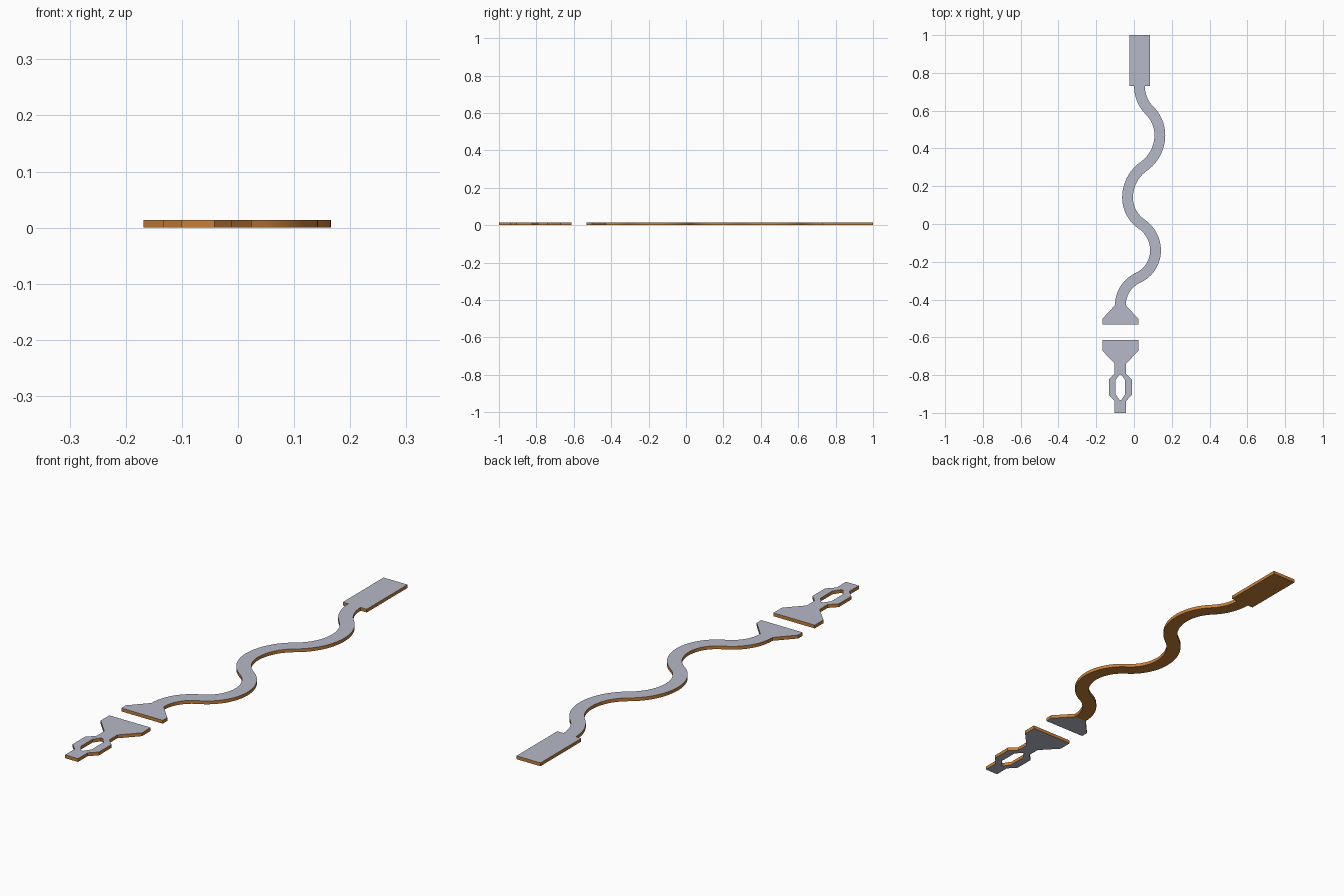
import bpy, bmesh, math
from mathutils import Vector

if "Cube" in bpy.data.objects:
    bpy.data.objects.remove(bpy.data.objects["Cube"])

H = 0.014        # plate thickness
CX = -0.072      # centre line of the lower pieces
HALF = 0.0285    # half width of the winding band


def material(name, rgb):
    m = bpy.data.materials.new(name)
    m.diffuse_color = (*rgb, 1)
    m.use_nodes = True
    m.node_tree.nodes["Principled BSDF"].inputs["Base Color"].default_value = m.diffuse_color
    return m


GREY = material("pale_grey", (0.468, 0.491, 0.578))
ORANGE = material("orange_brown", (0.57, 0.214, 0.04))


def thicken(name, bm, grey_below):
    """Raise flat faces into a plate: grey top, orange rim, grey or orange underside."""
    bmesh.ops.recalc_face_normals(bm, faces=bm.faces[:])
    res = bmesh.ops.extrude_face_region(bm, geom=bm.faces[:], use_keep_orig=True)
    top = [v for v in res["geom"] if isinstance(v, bmesh.types.BMVert)]
    bmesh.ops.translate(bm, verts=top, vec=(0, 0, H))
    bmesh.ops.recalc_face_normals(bm, faces=bm.faces[:])
    for f in bm.faces:
        f.normal_update()
        grey = f.normal.z > 0.5 or (grey_below and f.normal.z < -0.5)
        f.material_index = 0 if grey else 1
    me = bpy.data.meshes.new(name)
    bm.to_mesh(me)
    bm.free()
    me.materials.append(GREY)
    me.materials.append(ORANGE)
    ob = bpy.data.objects.new(name, me)
    bpy.context.collection.objects.link(ob)
    return ob


def plate(name, loops, grey_below):
    """Flat plate from an outline loop plus optional hole loops."""
    bm = bmesh.new()
    for pts in loops:
        vs = [bm.verts.new((x, y, 0)) for x, y in pts]
        for a, b in zip(vs, vs[1:] + vs[:1]):
            bm.edges.new((a, b))
    bmesh.ops.triangle_fill(bm, edges=bm.edges[:], use_beauty=True, normal=(0, 0, 1))
    return thicken(name, bm, grey_below)


def mirrored(half):
    """Close a right-hand profile of (half width, y) about the lower centre line."""
    return [(CX + w, y) for w, y in half] + [(CX - w, y) for w, y in reversed(half)]


def s_bend(p, q, n=12):
    """Two equal tangent arcs from p to q, vertical at both ends."""
    dx, dy = q[0] - p[0], p[1] - q[1]
    s = 1 if dx > 0 else -1
    r = (dx * dx + dy * dy) / (4 * abs(dx))
    ang = math.asin(dy / 2 / r)
    out = []
    for i in range(n):
        a = ang * i / n
        out.append((p[0] + s * r * (1 - math.cos(a)), p[1] - r * math.sin(a)))
    for i in range(n):
        a = ang * (1 - i / n)
        out.append((q[0] - s * r * (1 - math.cos(a)), q[1] + r * math.sin(a)))
    return out


# rectangular end tab
plate("end_tab", [[(-0.025, 0.73), (0.086, 0.73), (0.086, 1.0), (-0.025, 1.0)]], False)

# winding band through its left and right extremes
turns = [(0.029, 0.73), (0.137, 0.47), (-0.034, 0.14), (0.114, -0.14), (CX, -0.43)]
path = [pt for p, q in zip(turns, turns[1:]) for pt in s_bend(p, q)] + [turns[-1]]
bm = bmesh.new()
prev = None
for i, p in enumerate(path):
    if i in (0, len(path) - 1):
        t = Vector((0, -1))
    else:
        t = (Vector(path[i + 1]) - Vector(path[i - 1])).normalized()
    row = [bm.verts.new((p[0] + k * t.y, p[1] - k * t.x, 0)) for k in (-HALF, HALF)]
    if prev:
        bm.faces.new((prev[0], prev[1], row[1], row[0]))
    prev = row
band = thicken("winding_band", bm, False)
bpy.context.view_layer.objects.active = band
band.select_set(True)
bpy.ops.object.shade_smooth_by_angle(angle=math.radians(30))
band.select_set(False)

# flared foot at the end of the band
plate("flared_foot", [mirrored([(HALF, -0.43), (0.096, -0.503), (0.096, -0.533)])], True)

# separate lower piece: flared head, neck and open link
outer = mirrored([(0.096, -0.613), (0.096, -0.67), (0.030, -0.74), (0.030, -0.792),
                  (0.061, -0.823), (0.061, -0.905), (0.030, -0.937), (0.030, -1.0)])
hole = mirrored([(0.005, -0.798), (0.025, -0.825), (0.025, -0.902), (0.005, -0.932)])
plate("link_piece", [outer, hole], True)
